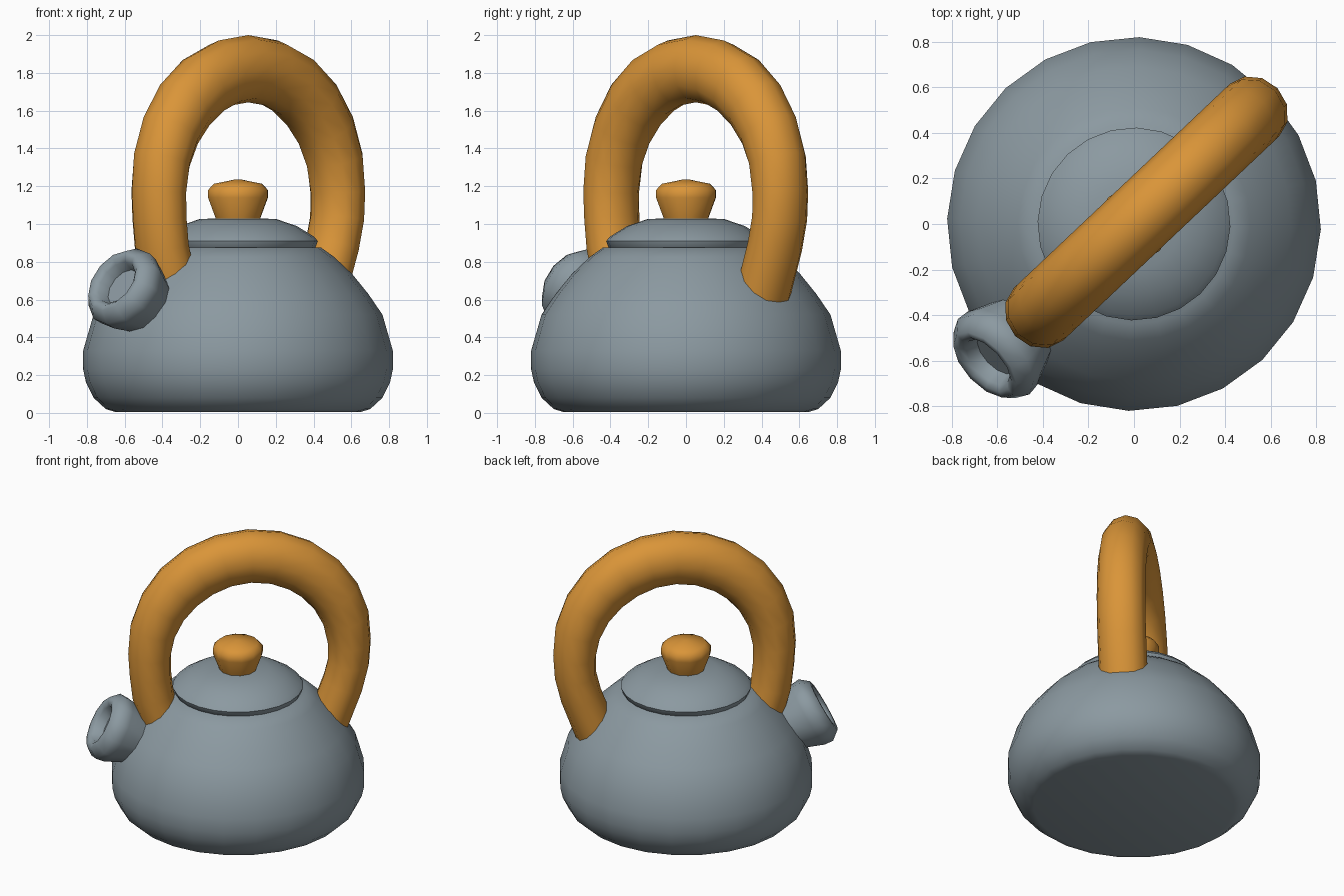
import bpy, bmesh, math
from mathutils import Vector

if "Cube" in bpy.data.objects:
    bpy.data.objects.remove(bpy.data.objects["Cube"])


def material(name, rgb):
    m = bpy.data.materials.new(name)
    m.diffuse_color = (*rgb, 1)
    m.use_nodes = True
    m.node_tree.nodes["Principled BSDF"].inputs["Base Color"].default_value = m.diffuse_color
    return m


steel = material("blue grey enamel", (0.26, 0.32, 0.355))
orange = material("warm orange", (0.70, 0.30, 0.04))

# Direction of the handle and spout plane
U = Vector((0.727, 0.687, 0)).normalized()
SIDE = Vector((-U.y, U.x, 0))
Z = Vector((0, 0, 1))


def skin(name, rings, mat, angle=50):
    """Join rings of points into a closed, smooth-shaded surface."""
    bm = bmesh.new()
    loops = [[bm.verts.new(p) for p in ring] for ring in rings]
    n = len(loops[0])
    for a, b in zip(loops, loops[1:]):
        for i in range(n):
            j = (i + 1) % n
            bm.faces.new((a[i], a[j], b[j], b[i]))
    bm.faces.new(loops[0][::-1])
    bm.faces.new(loops[-1])
    bmesh.ops.recalc_face_normals(bm, faces=bm.faces)
    me = bpy.data.meshes.new(name)
    bm.to_mesh(me)
    bm.free()
    me.materials.append(mat)
    ob = bpy.data.objects.new(name, me)
    bpy.context.collection.objects.link(ob)
    bpy.ops.object.select_all(action='DESELECT')
    ob.select_set(True)
    bpy.context.view_layer.objects.active = ob
    bpy.ops.object.shade_smooth_by_angle(angle=math.radians(angle))
    return ob


def ring(c, a, b, ra, rb, n):
    """Ellipse of n points around c in the plane of a and b."""
    return [c + a * ra * math.cos(2 * math.pi * i / n)
            + b * rb * math.sin(2 * math.pi * i / n) for i in range(n)]


def lathe(name, profile, mat, n, origin=Vector(), axis=Z, angle=50):
    a = SIDE
    b = axis.cross(a)
    skin(name, [ring(origin + axis * t, a, b, r, r, n) for r, t in profile], mat, angle)


# Body
lathe("kettle_body", [(0.65, 0.005), (0.70, 0.02), (0.765, 0.08), (0.805, 0.16), (0.82, 0.23),
                      (0.82, 0.33), (0.765, 0.52), (0.69, 0.63), (0.605, 0.735),
                      (0.51, 0.825), (0.44, 0.875)], steel, 24)

# Lid
lathe("lid", [(0.39, 0.86), (0.41, 0.875), (0.423, 0.91), (0.40, 0.935), (0.31, 0.99),
              (0.20, 1.027), (0.05, 1.03)], steel, 24)

# Knob
lathe("lid_knob", [(0.115, 1.01), (0.125, 1.04), (0.163, 1.14), (0.163, 1.18), (0.13, 1.213),
                   (0.02, 1.235)], orange, 12, angle=60)

# Spout: flared stub with a rounded rim and a hollow mouth
tilt = math.radians(29)
spout_axis = -U * math.cos(tilt) + Z * math.sin(tilt)
lathe("spout", [(0.14, -0.42), (0.165, -0.27), (0.222, -0.12), (0.228, -0.06), (0.18, 0.0),
                (0.15, 0.0), (0.125, -0.02), (0.11, -0.08)],
      steel, 12, origin=-U * 0.90 + Z * 0.70, axis=spout_axis, angle=60)

# Handle: half-circle hoop with legs that lean in to the body
path = [(0.53, 0.48), (0.60, 0.65), (0.685, 0.88), (0.722, 1.03)]
for k in range(13):
    t = math.pi * k / 12
    path.append((0.075 + 0.652 * math.cos(t), 1.17 + 0.652 * math.sin(t)))
path += [(-0.572, 1.03), (-0.555, 0.88), (-0.51, 0.72), (-0.45, 0.56)]
pts = [U * s + Z * z for s, z in path]
rings = []
for i, p in enumerate(pts):
    tangent = (pts[min(i + 1, len(pts) - 1)] - pts[max(i - 1, 0)]).normalized()
    normal = SIDE.cross(tangent)
    thick = 0.135 + 0.043 * min(1, max(0, (p.z - 1.1) / 0.6))
    rings.append(ring(p, SIDE, normal, 0.158, thick, 12))
skin("handle", rings, orange)
